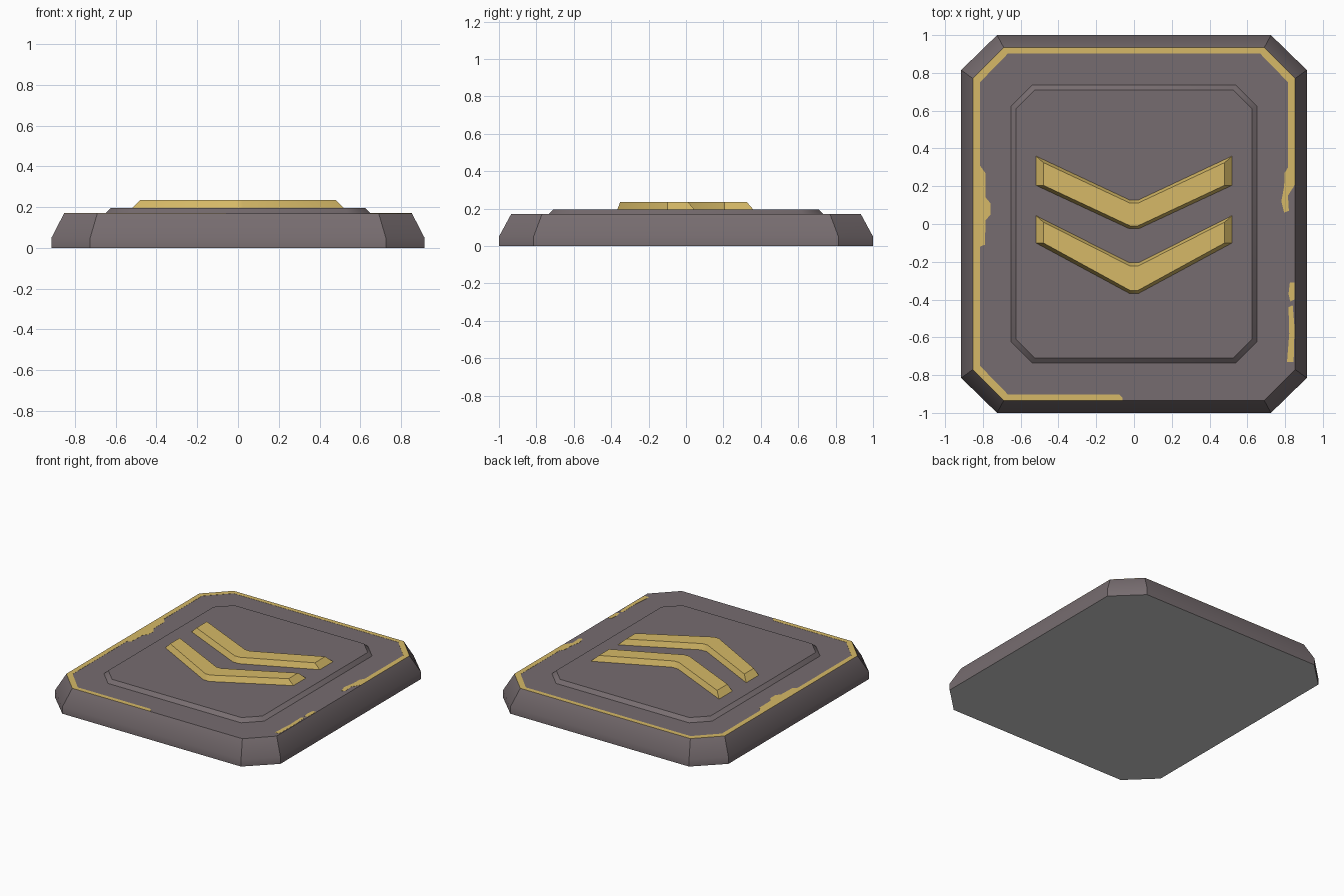
import bpy
import bmesh
import math

cube = bpy.data.objects.get("Cube")
if cube:
    bpy.data.objects.remove(cube, do_unlink=True)


def material(name, rgb):
    mat = bpy.data.materials.new(name)
    mat.use_nodes = True
    mat.diffuse_color = (*rgb, 1)
    bsdf = next(n for n in mat.node_tree.nodes if n.type == 'BSDF_PRINCIPLED')
    bsdf.inputs["Base Color"].default_value = (*rgb, 1)
    return mat


body_mat = material("warm grey", (0.183, 0.151, 0.16))
gold_mat = material("dull gold", (0.67, 0.485, 0.135))
under_mat = material("underside light grey", (0.59, 0.59, 0.59))


def octagon(hx, hy, cx, cy):
    """Rectangle with cut corners; cx, cy are where the cuts begin."""
    return [(cx, -hy), (hx, -cy), (hx, cy), (cx, hy),
            (-cx, hy), (-hx, cy), (-hx, -cy), (-cx, -hy)]


def loft(name, rings, *mats):
    """Closed solid through (outline, height) rings of equal point count."""
    bm = bmesh.new()
    loops = [[bm.verts.new((x, y, z)) for x, y in pts] for pts, z in rings]
    for low, high in zip(loops, loops[1:]):
        for i in range(len(low)):
            j = (i + 1) % len(low)
            bm.faces.new((low[i], low[j], high[j], high[i]))
    bm.faces.new(loops[0][::-1])
    bm.faces.new(loops[-1])
    bmesh.ops.recalc_face_normals(bm, faces=bm.faces)
    mesh = bpy.data.meshes.new(name)
    bm.to_mesh(mesh)
    bm.free()
    obj = bpy.data.objects.new(name, mesh)
    bpy.context.collection.objects.link(obj)
    for mat in mats:
        mesh.materials.append(mat)
    return obj


def soften(obj):
    """Smooth the gentle bends and keep the hard edges."""
    bpy.ops.object.select_all(action='DESELECT')
    obj.select_set(True)
    bpy.context.view_layer.objects.active = obj
    bpy.ops.object.shade_smooth_by_angle(angle=math.radians(35))


# Base slab with a short upright foot and sloped sides
TOP = 0.17
foot = octagon(0.915, 1.0, 0.725, 0.815)
rim = octagon(0.853, 0.935, 0.69, 0.77)
base = loft("base_slab", [(foot, 0), (foot, 0.05), (rim, TOP)], body_mat, under_mat)
for poly in base.data.polygons:
    if poly.normal.z < -0.9:
        poly.material_index = 1
soften(base)

# Raised centre panel
PANEL = 0.195
soften(loft("centre_panel", [(octagon(0.65, 0.735, 0.54, 0.625), TOP),
                             (octagon(0.625, 0.71, 0.525, 0.61), PANEL)], body_mat))


# Two raised chevrons with sloped edges
def chevron_outline(x, flat, end_top, end_low, mid_top, mid_low):
    right = [(flat, mid_low), (x, end_low), (x, end_top), (flat, mid_top)]
    return right + [(-px, py) for px, py in reversed(right)]


for name, et, el, mt, ml in (("back_chevron", 0.36, 0.205, 0.128, -0.025),
                             ("front_chevron", 0.045, -0.1, -0.205, -0.367)):
    soften(loft(name, [(chevron_outline(0.52, 0.025, et, el, mt, ml), PANEL),
                       (chevron_outline(0.48, 0.02, et - 0.035, el, mt - 0.018, ml + 0.015),
                        0.235)], gold_mat))


# Painted border, worn away along part of the right and front edges
def paint(name, pts):
    loft(name, [(pts, TOP - 0.001), (pts, TOP + 0.001)], gold_mat)


inner = octagon(0.816, 0.902, 0.668, 0.75)
for i, side in ((2, "back_left_corner"), (3, "back"), (4, "back_right_corner"),
                (6, "front_right_corner")):
    j = (i + 1) % 8
    paint("border_" + side, [rim[i], rim[j], inner[j], inner[i]])
paint("border_front", [rim[7], (-0.06, -0.935), (-0.06, -0.92), (-0.08, -0.902), inner[7]])

# Side borders that widen into uneven patches
paint("border_right", [rim[5], rim[6], inner[6], (-0.816, -0.12), (-0.79, -0.11),
                       (-0.785, 0.02), (-0.76, 0.05), (-0.76, 0.11), (-0.785, 0.14),
                       (-0.787, 0.27), (-0.816, 0.31), inner[5]])
paint("border_left", [rim[2], inner[2], (0.816, 0.3), (0.797, 0.27), (0.795, 0.2),
                      (0.78, 0.12), (0.795, 0.06), (0.82, 0.07), (0.815, 0.15),
                      (0.853, 0.21)])

# Leftover scraps of border
paint("border_scrap_small", [(0.827, -0.41), (0.85, -0.4), (0.85, -0.31),
                             (0.825, -0.31), (0.818, -0.37)])
paint("border_scrap_long", [(0.81, -0.73), (0.845, -0.73), (0.85, -0.55),
                            (0.84, -0.43), (0.818, -0.44), (0.822, -0.58)])
